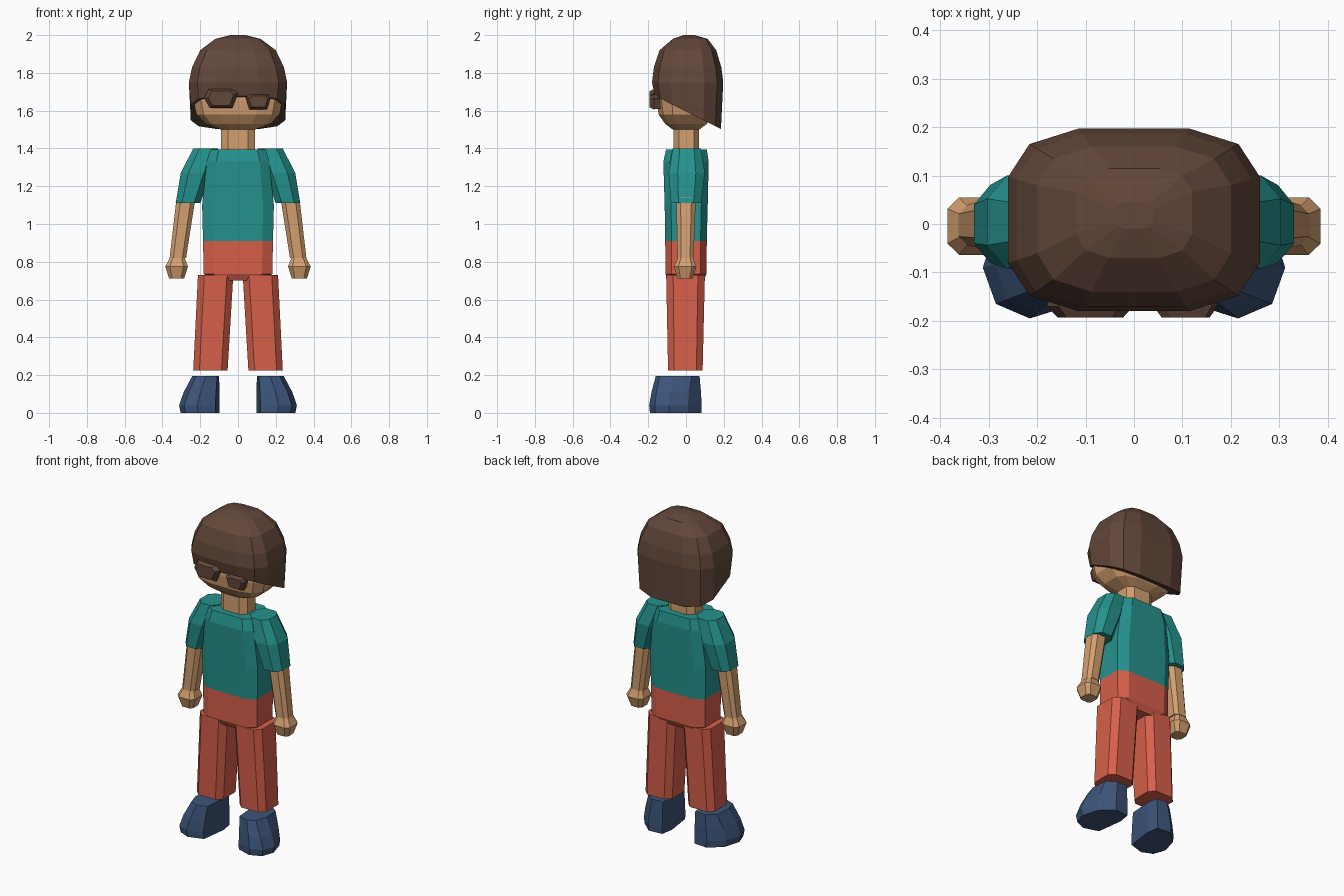
import bpy
import bmesh

if "Cube" in bpy.data.objects:
    bpy.data.objects.remove(bpy.data.objects["Cube"], do_unlink=True)


def material(name, *rgb):
    """Flat material from 0-255 display values, stored as linear."""
    def linear(c):
        c /= 255
        return c / 12.92 if c <= 0.04045 else ((c + 0.055) / 1.055) ** 2.4
    colour = [linear(c) for c in rgb] + [1]
    mat = bpy.data.materials.new(name)
    mat.use_nodes = True
    mat.diffuse_color = colour
    node = next(n for n in mat.node_tree.nodes if n.type == "BSDF_PRINCIPLED")
    node.inputs["Base Color"].default_value = colour
    node.inputs["Roughness"].default_value = 0.8
    return mat


brown = material("dark brown", 98, 71, 58)
skin = material("skin tan", 212, 160, 112)
teal = material("teal", 37, 146, 142)
red = material("brick red", 214, 95, 74)
navy = material("navy", 60, 84, 121)


def loft(name, rings, mat, side=1):
    """Skin a stack of equal-length rings and cap both ends."""
    bm = bmesh.new()
    loops = [[bm.verts.new((side * x, y, z)) for x, y, z in ring] for ring in rings]
    for low, high in zip(loops, loops[1:]):
        for i in range(len(low)):
            j = (i + 1) % len(low)
            bm.faces.new((low[i], low[j], high[j], high[i]))
    bm.faces.new(loops[0])
    bm.faces.new(loops[-1])
    bmesh.ops.recalc_face_normals(bm, faces=bm.faces)
    mesh = bpy.data.meshes.new(name)
    bm.to_mesh(mesh)
    bm.free()
    mesh.materials.append(mat)
    obj = bpy.data.objects.new(name, mesh)
    bpy.context.collection.objects.link(obj)
    return obj


def octagon(z, x0, x1, y0, y1, c=0.3):
    """Rectangle with corners cut by fraction c of each half side."""
    a, b = c * (x1 - x0) / 2, c * (y1 - y0) / 2
    return [(x0 + a, y0, z), (x1 - a, y0, z), (x1, y0 + b, z), (x1, y1 - b, z),
            (x1 - a, y1, z), (x0 + a, y1, z), (x0, y1 - b, z), (x0, y0 + b, z)]


def rounded(z, rx, y0, y1):
    """Twelve-sided rounded rectangle."""
    q = [(1, 0.47), (0.83, 0.83), (0.44, 1)]
    unit = (q + [(-x, y) for x, y in reversed(q)]
            + [(-x, -y) for x, y in q] + [(x, -y) for x, y in reversed(q)])
    cy, ry = (y0 + y1) / 2, (y1 - y0) / 2
    return [(rx * x, cy + ry * y, z) for x, y in unit]


# Head and neck
loft("neck", [octagon(1.38, -.09, .09, -.065, .07, .4),
              octagon(1.52, -.09, .09, -.065, .07, .4)], skin)
loft("head", [rounded(1.5, .09, -.07, .07), rounded(1.53, .17, -.11, .11),
              rounded(1.58, .22, -.145, .135), rounded(1.65, .235, -.155, .15),
              rounded(1.75, .225, -.155, .16)], skin)

# Hair cap with a hem sloping down toward the back
hem = [(x, y, 1.595 - 0.5 * y) for x, y, z in rounded(0, .25, -.165, .185)]
loft("hair", [hem, rounded(1.75, .26, -.18, .197), rounded(1.83, .243, -.17, .187),
              rounded(1.92, .2, -.14, .16), rounded(1.98, .12, -.07, .115),
              rounded(2.0, .04, -.01, .045)], brown)

# Dark lenses, slightly uneven
lenses = {
    "right_lens": [(-.18, 1.665), (-.155, 1.715), (-.03, 1.715),
                   (0, 1.69), (-.03, 1.615), (-.15, 1.615)],
    "left_lens": [(.04, 1.67), (.065, 1.685), (.16, 1.685),
                  (.172, 1.665), (.155, 1.607), (.06, 1.607)],
}
for name, outline in lenses.items():
    cx = sum(p[0] for p in outline) / len(outline)
    cz = sum(p[1] for p in outline) / len(outline)
    loft(name, [[(cx + (x - cx) * s, y, cz + (z - cz) * s) for x, z in outline]
                for y, s in ((-.135, .9), (-.17, 1), (-.193, .75))], brown)

# Shirt and hips
loft("shirt", [octagon(.91, -.185, .185, -.11, .11),
               octagon(1.1, -.19, .19, -.113, .115),
               octagon(1.33, -.165, .165, -.12, .12),
               octagon(1.395, -.145, .145, -.105, .11)], teal)
loft("hips", [octagon(.7, -.12, .12, -.09, .09),
              octagon(.735, -.182, .182, -.109, .109),
              octagon(.91, -.185, .185, -.11, .11)], red)

# Limbs, built once per side
foot_sole = [(.097, 0), (.11, .075), (.2, .083), (.28, .01),
             (.312, -.09), (.285, -.165), (.215, -.195), (.12, -.165)]
foot_top = [(.1, 0), (.11, .068), (.18, .072), (.235, .03),
            (.242, -.07), (.22, -.14), (.17, -.16), (.11, -.14)]


def foot_ring(z, t):
    return [(a + (c - a) * t, b + (d - b) * t, z)
            for (a, b), (c, d) in zip(foot_sole, foot_top)]


for label, side in (("left", 1), ("right", -1)):
    loft(label + "_sleeve", [octagon(1.11, .2, .33, -.08, .08, .5),
                             octagon(1.27, .14, .303, -.092, .1, .5),
                             octagon(1.4, .105, .237, -.07, .08, .5)], teal, side)
    loft(label + "_arm", [octagon(.82, .275, .362, -.045, .04, .45),
                          octagon(1.14, .225, .325, -.052, .052, .45)], skin, side)
    loft(label + "_hand", [octagon(.712, .285, .365, -.045, .035, .4),
                           octagon(.775, .265, .385, -.064, .055, .4),
                           octagon(.84, .29, .35, -.035, .03, .4)], skin, side)
    loft(label + "_trouser_leg", [octagon(.225, .055, .237, -.095, .088, .36),
                                  octagon(.73, .025, .212, -.105, .1, .36)], red, side)
    loft(label + "_shoe", [foot_ring(0, .12), foot_ring(.04, 0),
                           foot_ring(.11, .35), foot_ring(.195, 1)], navy, side)
